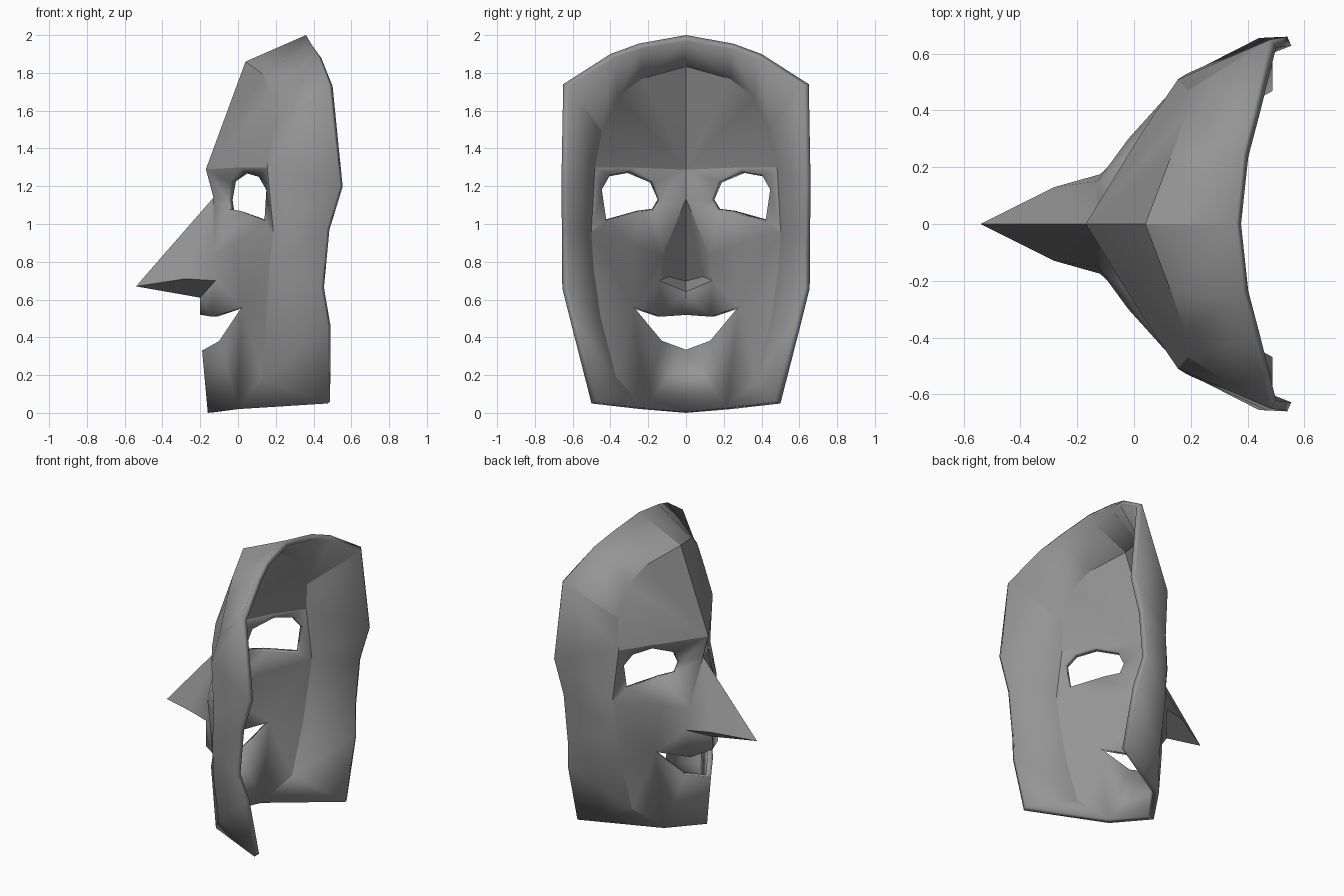
import bpy
import bmesh
from math import radians

cube = bpy.data.objects.get("Cube")
if cube:
    bpy.data.objects.remove(cube)

grey = bpy.data.materials.new("mid_grey")
grey.use_nodes = True
colour = (0.3, 0.3, 0.3, 1)
grey.diffuse_color = colour
grey.node_tree.nodes["Principled BSDF"].inputs["Base Color"].default_value = colour

bm = bmesh.new()


def points(*coords):
    return [bm.verts.new(c) for c in coords]


def face(*verts):
    """Add a face, dropping repeated corners."""
    corners = list(dict.fromkeys(verts))
    if len(corners) > 2:
        bm.faces.new(corners)


def strip(a, b):
    """Join two rows of points with a band of faces."""
    for i in range(len(a) - 1):
        face(a[i], a[i + 1], b[i + 1], b[i])


def fan(centre, row):
    for p, q in zip(row, row[1:]):
        face(centre, p, q)


# Back rim and the crease where the face turns into the side wall, top to jaw
rim = points((.36, 0, 2), (.385, .25, 1.955), (.42, .40, 1.90), (.48, .65, 1.74),
             (.54, .66, 1.2), (.47, .657, .97), (.44, .655, .66),
             (.475, .605, .46), (.475, .50, .05))
crease = points((.04, 0, 1.86), (.135, .25, 1.79), (.18, .38, 1.69), (.19, .47, 1.5),
                (.155, .51, 1.3), (.187, .53, .96), (.165, .515, .75),
                (.15, .48, .5), (.13, .40, .18))
strip(rim, crease)

# Forehead
brow, brow_mid = points((-.17, 0, 1.29), (.02, .31, 1.3))
fan(brow, crease[:4])
face(brow, crease[3], crease[4], brow_mid)

# Eye opening, ringed by bridge, brow, temple and cheekbone
eye = points((-.06, .15, 1.13), (-.04, .19, 1.22), (.04, .31, 1.27), (.11, .42, 1.25),
             (.15, .46, 1.18), (.14, .44, 1.02), (.01, .26, 1.07), (-.05, .18, 1.08))
bridge, nose_side, cheek = points((-.13, 0, 1.14), (-.13, .15, .84), (-.02, .30, .895))
socket = [bridge, brow, brow_mid, crease[4], crease[4], crease[5], cheek, nose_side]
strip(eye + eye[:1], socket + socket[:1])

# Pointed nose
tip, wing, nostril, base = points((-.54, 0, .67), (-.28, .13, .71),
                                  (-.12, .175, .70), (-.2, 0, .61))
face(bridge, tip, wing)
face(bridge, wing, nostril, nose_side)
fan(base, [tip, wing, nostril])

# Mouth opening, upper lip and cheek
lip_top, lip_side, corner = points((-.2, 0, .52), (-.14, .15, .51), (.02, .30, .56))
low_lip, low_side = points((-.19, 0, .33), (-.10, .15, .38))
face(base, nostril, lip_side, lip_top)
fan(corner, [lip_side, nostril, nose_side, cheek] + crease[5:])

# Chin and jaw
chin, chin_side = points((-.16, 0, 0), (0, .24, .02))
face(low_lip, low_side, chin_side, chin)
fan(chin_side, [low_side, corner, crease[8], rim[8]])

# Mirror the half across the middle, weld, and face the surface forward
geom = bm.verts[:] + bm.edges[:] + bm.faces[:]
bmesh.ops.mirror(bm, geom=geom, axis='Y', merge_dist=0.0005)
bmesh.ops.remove_doubles(bm, verts=bm.verts[:], dist=0.0005)
bmesh.ops.recalc_face_normals(bm, faces=bm.faces[:])
bm.normal_update()
if sum(f.normal.x * f.calc_area() for f in bm.faces) > 0:
    bmesh.ops.reverse_faces(bm, faces=bm.faces[:])

mesh = bpy.data.meshes.new("mask")
bm.to_mesh(mesh)
bm.free()
mesh.materials.append(grey)
mask = bpy.data.objects.new("mask", mesh)
bpy.context.collection.objects.link(mask)

# Wall thickness, grown inwards
shell = mask.modifiers.new("shell", 'SOLIDIFY')
shell.thickness = 0.035
shell.offset = -1
shell.use_even_offset = True
shell.thickness_clamp = 1

bpy.ops.object.select_all(action='DESELECT')
mask.select_set(True)
bpy.context.view_layer.objects.active = mask
bpy.ops.object.shade_smooth_by_angle(angle=radians(25))
